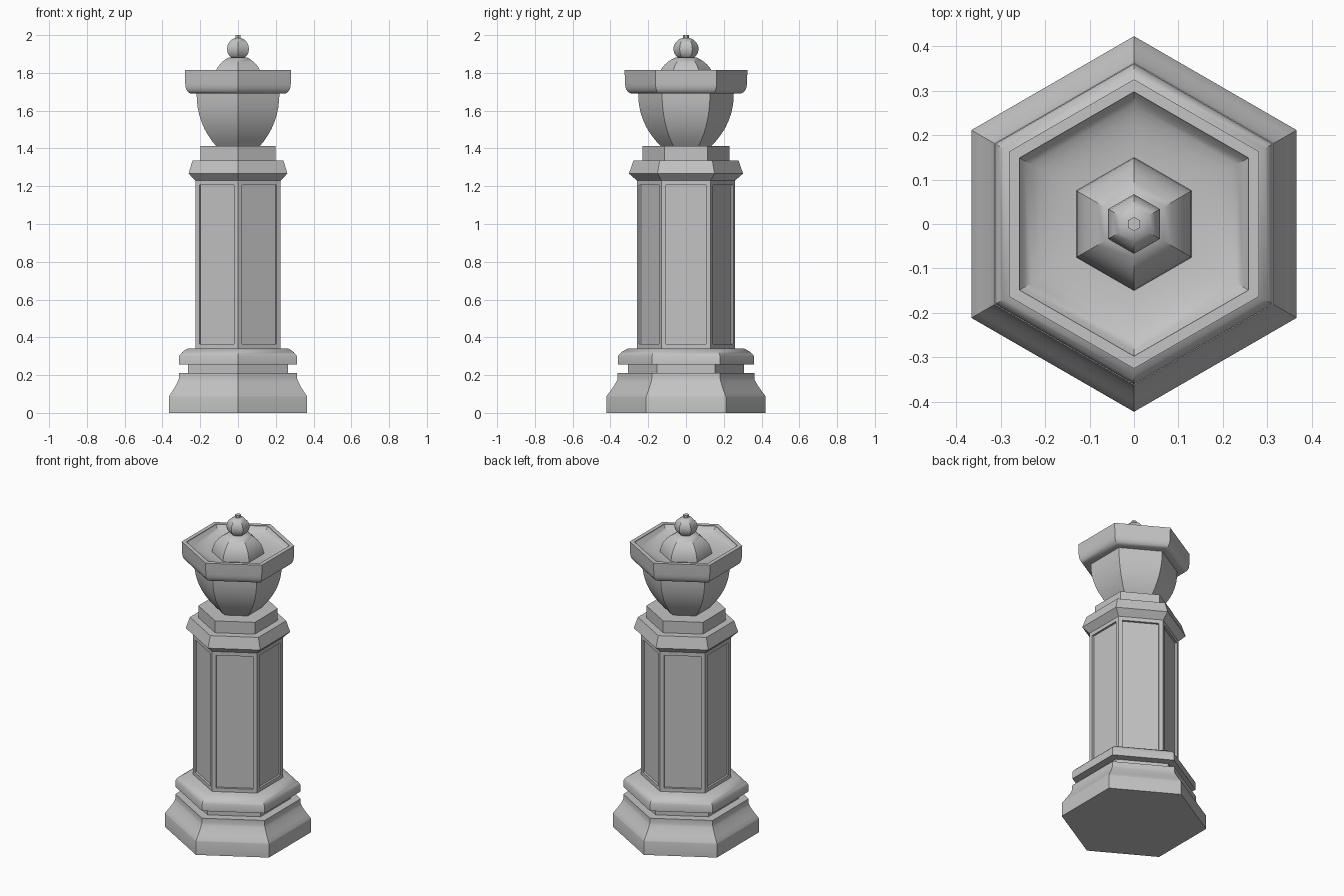
import bpy, bmesh
from math import sin, cos, pi, radians

SIDES = 6

cube = bpy.data.objects.get("Cube")
if cube:
    bpy.data.objects.remove(cube, do_unlink=True)

stone = bpy.data.materials.new("grey_stone")
stone.use_nodes = True
GREY = (0.55, 0.55, 0.55, 1)
stone.diffuse_color = GREY
stone.node_tree.nodes["Principled BSDF"].inputs["Base Color"].default_value = GREY


def curve(a, b, c, steps=8):
    """Quadratic curve from a to c, pulled towards b."""
    pts = []
    for i in range(steps + 1):
        t = i / steps
        pts.append(tuple((1 - t) ** 2 * p + 2 * t * (1 - t) * q + t * t * r
                         for p, q, r in zip(a, b, c)))
    return pts


def hex_part(name, profile, edit=None):
    """Six-sided solid from (corner radius, height) points, bottom to top."""
    bm = bmesh.new()
    rings = []
    for r, z in profile:
        ring = []
        for k in range(SIDES):
            a = pi / 2 + k * 2 * pi / SIDES
            ring.append(bm.verts.new((r * cos(a), r * sin(a), z)))
        rings.append(ring)
    walls = []
    for low, high in zip(rings, rings[1:]):
        for k in range(SIDES):
            n = (k + 1) % SIDES
            walls.append(bm.faces.new((low[k], low[n], high[n], high[k])))
    bm.faces.new(rings[0][::-1])
    bm.faces.new(rings[-1])
    bm.normal_update()
    if edit:
        edit(bm, walls)
    mesh = bpy.data.meshes.new(name)
    bm.to_mesh(mesh)
    bm.free()
    mesh.polygons.foreach_set("use_smooth", [True] * len(mesh.polygons))
    mesh.set_sharp_from_angle(angle=radians(35))
    mesh.materials.append(stone)
    obj = bpy.data.objects.new(name, mesh)
    bpy.context.collection.objects.link(obj)
    return obj


def sink_panels(bm, walls):
    """Recess a framed panel into each wall."""
    bmesh.ops.inset_individual(bm, faces=walls, thickness=0.034)
    bmesh.ops.inset_individual(bm, faces=walls, thickness=0.001, depth=-0.012)


# Plinth and base mouldings
hex_part("plinth", [(0.422, 0), (0.422, 0.085)]
         + curve((0.42, 0.09), (0.37, 0.155), (0.362, 0.18), 5) + [(0.362, 0.21)])
hex_part("base_neck", [(0.306, 0.205), (0.306, 0.26)])
hex_part("base_moulding", [(0.36, 0.255)]
         + curve((0.36, 0.30), (0.345, 0.325), (0.306, 0.341), 4))

# Shaft with recessed panels
hex_part("shaft", [(0.26, 0.34), (0.26, 1.23)], sink_panels)

# Collar above the shaft
hex_part("collar", [(0.26, 1.23), (0.302, 1.267), (0.278, 1.337)])
hex_part("collar_neck", [(0.229, 1.335), (0.229, 1.412)])

# Urn body
hex_part("urn_body", curve((0.131, 1.41), (0.255, 1.53), (0.253, 1.695)))

# Urn rim with a hollowed top
hex_part("urn_rim", [(0.25, 1.69)]
         + curve((0.285, 1.69), (0.321, 1.695), (0.323, 1.745), 5)
         + [(0.325, 1.815), (0.297, 1.815)]
         + curve((0.297, 1.812), (0.27, 1.765), (0.14, 1.757), 6))

# Domed lid and finial
hex_part("lid_dome", curve((0.15, 1.755), (0.147, 1.84), (0.055, 1.882)))
ball = [(0.067 * sin(t * pi / 10), 1.927 - 0.06 * cos(t * pi / 10)) for t in range(1, 10)]
hex_part("finial_ball", ball)
hex_part("finial_pin", [(0.016, 1.975), (0.016, 2.0)])
